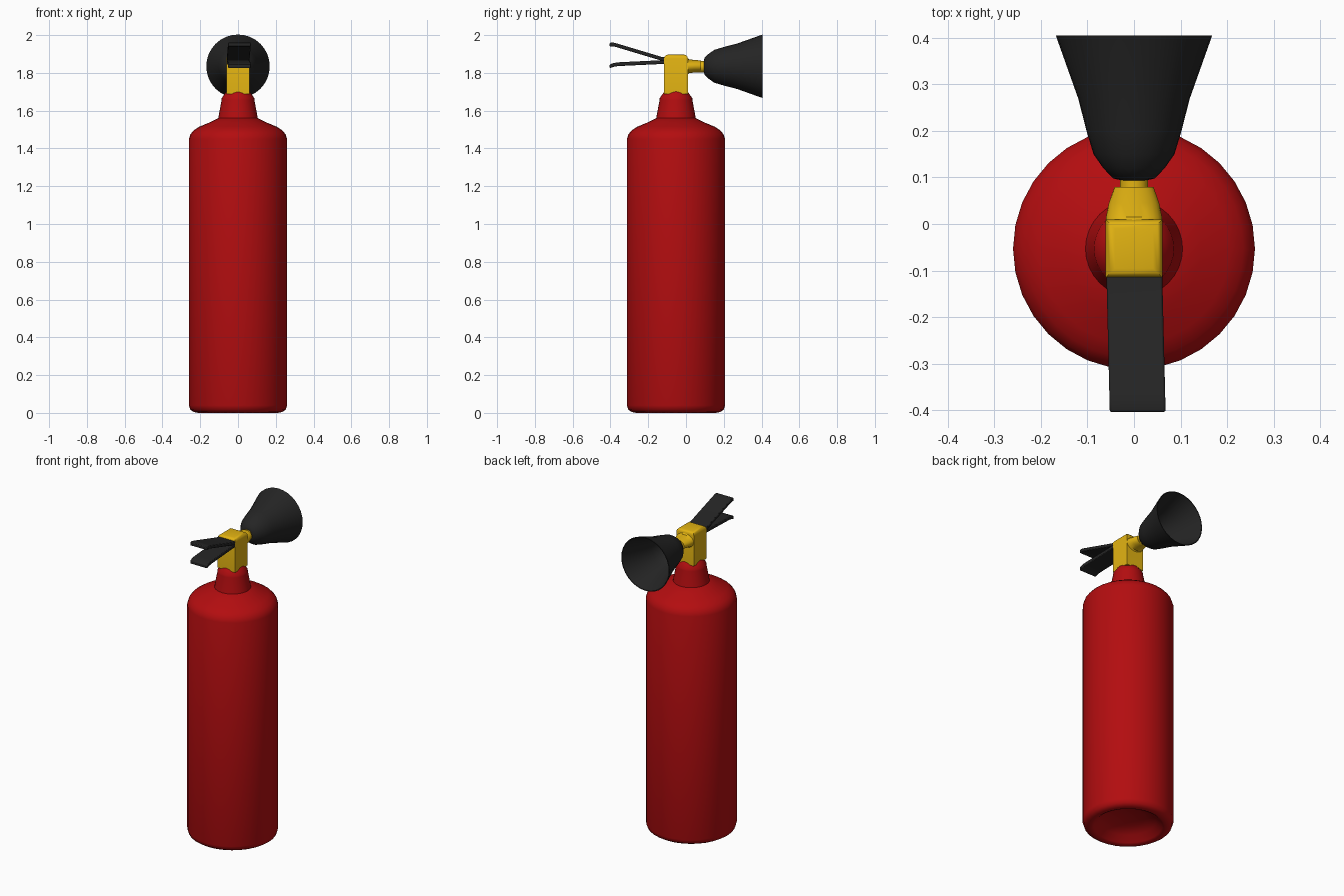
import bpy, bmesh, math
from mathutils import Vector

if "Cube" in bpy.data.objects:
    bpy.data.objects.remove(bpy.data.objects["Cube"])


def material(name, rgb):
    m = bpy.data.materials.new(name)
    m.diffuse_color = (*rgb, 1)
    m.use_nodes = True
    m.node_tree.nodes["Principled BSDF"].inputs["Base Color"].default_value = m.diffuse_color
    return m


RED = material("red paint", (0.45, 0.004, 0.005))
YELLOW = material("yellow brass", (0.76, 0.45, 0.006))
BLACK = material("black plastic", (0.018, 0.018, 0.018))


def finish(name, bm, mat, angle=35, bevel=0, segments=3):
    bmesh.ops.recalc_face_normals(bm, faces=bm.faces)
    me = bpy.data.meshes.new(name)
    bm.to_mesh(me)
    bm.free()
    ob = bpy.data.objects.new(name, me)
    bpy.context.collection.objects.link(ob)
    me.materials.append(mat)
    if bevel:
        b = ob.modifiers.new("bevel", 'BEVEL')
        b.width, b.segments = bevel, segments
    bpy.ops.object.select_all(action='DESELECT')
    ob.select_set(True)
    bpy.context.view_layer.objects.active = ob
    bpy.ops.object.shade_smooth_by_angle(angle=math.radians(angle))
    return ob


def loft(name, rings, origin, axis, mat, sides=32, angle=35):
    """Skin elliptical rings (a, b, t) along the z or y axis, with capped ends."""
    bm = bmesh.new()
    o = Vector(origin)
    loops = []
    for a, b, t in rings:
        loop = []
        for i in range(sides):
            u = 2 * math.pi * i / sides
            p, q = a * math.cos(u), b * math.sin(u)
            loop.append(bm.verts.new(o + Vector((p, q, t) if axis == 'z' else (p, t, q))))
        loops.append(loop)
    for l0, l1 in zip(loops, loops[1:]):
        for i in range(sides):
            j = (i + 1) % sides
            bm.faces.new((l0[i], l0[j], l1[j], l1[i]))
    bm.faces.new(loops[0])
    bm.faces.new(loops[-1])
    return finish(name, bm, mat, angle)


def lathe(name, profile, origin, axis, mat, **kw):
    return loft(name, [(r, r, t) for r, t in profile], origin, axis, mat, **kw)


def lever(name, path, w, thick, turn):
    """Thin strip following a side path of (y, z) points."""
    bm = bmesh.new()
    rows = []
    for y, z in path:
        shift = (path[0][0] - y) * math.tan(turn)
        rows.append([bm.verts.new((x + shift, y, z + h)) for x, h in
                     ((-w, -thick / 2), (w, -thick / 2), (w, thick / 2), (-w, thick / 2))])
    for r0, r1 in zip(rows, rows[1:]):
        for i in range(4):
            j = (i + 1) % 4
            bm.faces.new((r0[i], r0[j], r1[j], r1[i]))
    bm.faces.new(rows[0])
    bm.faces.new(rows[-1])
    return finish(name, bm, BLACK, 40, 0.004, 2)


CY = -0.053   # centre line of the cylinder
HZ = 1.835    # height of the nozzle axis

# Cylinder with dished base and rounded shoulder
lathe("cylinder", [(0.02, 0.07), (0.10, 0.062), (0.16, 0.04), (0.195, 0.008), (0.21, 0.0),
                   (0.235, 0.005), (0.252, 0.016), (0.26, 0.04), (0.26, 1.45), (0.252, 1.475),
                   (0.235, 1.495), (0.205, 1.515), (0.145, 1.54), (0.105, 1.56), (0.06, 1.565)],
      (0, CY, 0), 'z', RED, angle=50)

# Neck
lathe("neck", [(0.106, 1.55), (0.102, 1.575), (0.087, 1.655), (0.086, 1.667),
               (0.068, 1.692), (0.06, 1.702)], (0, CY, 0), 'z', RED, angle=40)

# Valve block
bm = bmesh.new()
bmesh.ops.create_cube(bm, size=1)
for v in bm.verts:
    v.co = Vector((v.co.x * 0.122, v.co.y * 0.125 + CY, v.co.z * 0.21 + 1.792))
edges = [e for e in bm.edges if all(v.co.z > 1.8 for v in e.verts)]
bmesh.ops.bevel(bm, geom=edges, offset=0.02, segments=3, profile=0.5, affect='EDGES')
finish("valve_block", bm, YELLOW, 40)

# Outlet: tapered collar and short tube
loft("outlet_collar", [(0.06, 0.05, -0.02), (0.06, 0.045, 0.008), (0.06, 0.037, 0.015),
                       (0.054, 0.033, 0.045), (0.042, 0.031, 0.08)], (0, 0, HZ), 'y', YELLOW, sides=24)
lathe("outlet_tube", [(0.03, 0.07), (0.03, 0.115)], (0, 0, HZ - 0.003), 'y', YELLOW, sides=24)

# Discharge horn, hollow towards the back
lathe("horn", [(0.028, 0.094), (0.045, 0.098), (0.066, 0.12), (0.087, 0.15), (0.102, 0.20),
               (0.12, 0.27), (0.168, 0.405), (0.163, 0.405), (0.115, 0.275), (0.096, 0.20),
               (0.08, 0.153), (0.055, 0.125), (0.02, 0.115)], (0, 0, HZ), 'y', BLACK, angle=50)

# Squeeze levers
turn = math.radians(1.4)
lever("upper_lever", [(-0.08, 1.868), (-0.13, 1.875), (-0.36, 1.944), (-0.385, 1.951),
                      (-0.404, 1.949)], 0.06, 0.02, turn)
lever("lower_lever", [(-0.08, 1.859), (-0.13, 1.857), (-0.36, 1.846), (-0.385, 1.842),
                      (-0.404, 1.834)], 0.06, 0.02, turn)
